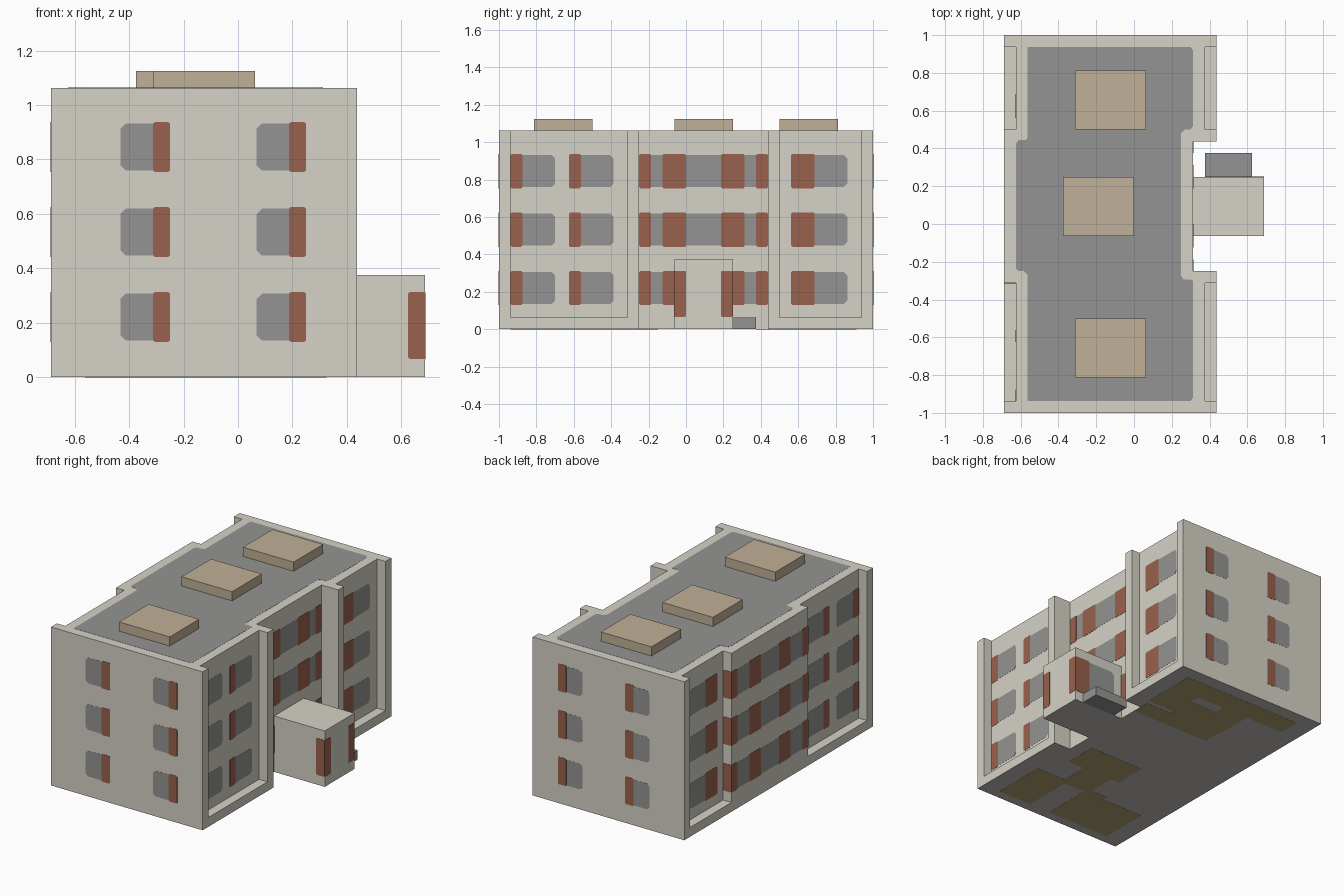
import bpy, bmesh
from mathutils import Vector

U = 1 / 16  # building module: every part sits on this grid

cube = bpy.data.objects.get("Cube")
if cube:
    bpy.data.objects.remove(cube, do_unlink=True)


def material(name, rgb):
    linear = [((c / 255 + 0.055) / 1.055) ** 2.4 for c in rgb] + [1]
    m = bpy.data.materials.new(name)
    m.use_nodes = True
    m.diffuse_color = linear
    bsdf = next(n for n in m.node_tree.nodes if n.type == "BSDF_PRINCIPLED")
    bsdf.inputs["Base Color"].default_value = linear
    return m


WALL = material("pale plaster", (214, 210, 199))
GREY = material("slate grey", (148, 148, 147))
RED = material("brick red", (152, 97, 76))
TAN = material("tan roof box", (192, 176, 151))
BASE = material("grey foundation", (192, 190, 187))
OLIVE = material("olive ground patch", (176, 164, 113))


def prism(bm, loop, offset):
    """Extrude a closed loop of points along an offset vector."""
    near = [bm.verts.new(p) for p in loop]
    far = [bm.verts.new(Vector(p) + Vector(offset)) for p in loop]
    bm.faces.new(near)
    bm.faces.new(far)
    for i in range(len(loop)):
        j = (i + 1) % len(loop)
        bm.faces.new((near[i], near[j], far[j], far[i]))


def box(bm, x0, x1, y0, y1, z0, z1):
    loop = [(x * U, y * U, z0 * U) for x, y in ((x0, y0), (x1, y0), (x1, y1), (x0, y1))]
    prism(bm, loop, (0, 0, (z1 - z0) * U))


def finish(bm, name, mat, underside=None):
    bmesh.ops.recalc_face_normals(bm, faces=bm.faces[:])
    if underside:
        for f in bm.faces:
            f.material_index = 1 if f.normal.z < -0.5 else 0
    mesh = bpy.data.meshes.new(name)
    bm.to_mesh(mesh)
    bm.free()
    mesh.materials.append(mat)
    if underside:
        mesh.materials.append(underside)
    obj = bpy.data.objects.new(name, mesh)
    bpy.context.collection.objects.link(obj)


# Main block: one footprint with wing recesses and an entrance notch
right_edge = [(7, -16), (7, -15), (6, -15), (6, -5), (7, -5), (7, -4), (5, -4), (5, 7),
              (7, 7), (7, 8), (6, 8), (6, 15), (7, 15), (7, 16)]
left_edge = [(-11, 16), (-11, 15), (-10, 15), (-10, 8), (-11, 8),
             (-11, -5), (-10, -5), (-10, -15), (-11, -15), (-11, -16)]
bm = bmesh.new()
prism(bm, [(x * U, y * U, 0) for x, y in right_edge + left_edge], (0, 0, 17 * U))
finish(bm, "main_block", WALL, BASE)

# Low ledges along the foot of each wing recess
bm = bmesh.new()
for x in (6, -11):
    for y0, y1 in ((-15, -5), (8, 15)):
        box(bm, x, x + 1, y0, y1, 0, 1)
finish(bm, "recess_ledges", WALL, BASE)

# Entrance porch and step
bm = bmesh.new()
box(bm, 5, 11, -1, 4, 0, 6)
finish(bm, "entrance_porch", WALL, BASE)
bm = bmesh.new()
box(bm, 6, 10, 4, 6, 0, 1)
finish(bm, "entrance_step", GREY)

# Roof covering with small chamfered jogs
right_roof = [(4.8, -15), (5, -14.7), (5, -4.8), (4.8, -4.7), (4.2, -4.7), (4, -4.4),
              (4, 7.7), (4.3, 8), (4.8, 8), (5, 8.3), (5, 14.7), (4.8, 15)]
left_roof = [(-9, 15), (-9, 7.3), (-9.2, 7.1), (-9.8, 7.1), (-10, 6.8),
             (-10, -3.8), (-9.8, -4), (-9.3, -4), (-9, -4.3), (-9, -15)]
bm = bmesh.new()
prism(bm, [(x * U, y * U, 17 * U) for x, y in right_roof + left_roof], (0, 0, 0.001))
finish(bm, "roof_covering", GREY)

# Roof boxes
for name, x, y in (("front", -5, -13), ("middle", -6, -1), ("back", -5, 8)):
    bm = bmesh.new()
    box(bm, x, x + 6, y, y + 5, 17, 18)
    finish(bm, name + "_roof_box", TAN)

panes, shutters = bmesh.new(), bmesh.new()
ROWS = ((2, 5), (7, 10), (12, 15))


def plate(bm, axis, sign, at, u0, u1, z0, z1, cut, depth):
    """Thin wall plate with clipped corners, lying on the plane axis = at."""
    outline = [(u0 + cut, z0), (u1 - cut, z0), (u1, z0 + cut), (u1, z1 - cut),
               (u1 - cut, z1), (u0 + cut, z1), (u0, z1 - cut), (u0, z0 + cut)]
    if axis == "x":
        prism(bm, [(at * U, u * U, z * U) for u, z in outline], (sign * depth, 0, 0))
    else:
        prism(bm, [(u * U, at * U, z * U) for u, z in outline], (0, sign * depth, 0))


def pane(axis, sign, at, u0, u1, z0, z1):
    plate(panes, axis, sign, at, u0, u1, z0 + 0.15, z1 - 0.1, 0.3, 0.0008)


def shutter(axis, sign, at, u0, u1, z0, z1):
    plate(shutters, axis, sign, at, u0, u1, z0 + 0.05, z1, 0.1, 0.0016)


for row in ROWS:
    # Gable ends
    for sign in (-1, 1):
        for u in (-7, 1):
            pane("y", sign, 16 * sign, u + 0.1, u + 2.8, *row)
            shutter("y", sign, 16 * sign, u + 2, u + 3, *row)
    # Wing recesses on both long sides
    for sign, at in ((1, 6), (-1, -10)):
        for r0, r1, g1 in ((-15, -14, -11.2), (-10, -9, -6.2), (9, 11, 13.8)):
            pane("x", sign, at, r0 + 0.2, g1, *row)
            shutter("x", sign, at, r0, r1, *row)
    # Centre window bands
    pane("x", 1, 5, -3.9, 6.9, *row)
    for u0, u1 in ((-4, -3), (-2, 0), (3, 5), (6, 7)):
        shutter("x", 1, 5, u0, u1, *row)
    pane("x", -1, -11, -4.9, 7.9, *row)
    for u0, u1 in ((-5, -4), (-2, 0), (3, 5), (7, 8)):
        shutter("x", -1, -11, u0, u1, *row)
    # Shutters wrapping the corners of the projecting centre
    shutter("y", 1, 8, -11, -10, *row)
    shutter("y", -1, -5, -11, -10, *row)

# Porch corner posts and door
shutter("y", -1, -1, 10, 11, 1, 5)
shutter("x", 1, 11, -1, 0, 1, 5)
shutter("x", 1, 11, 3, 4, 1, 5)
pane("y", 1, 4, 6, 10, 1, 5)
shutter("y", 1, 4, 9.2, 11, 1, 5)

finish(panes, "window_panes", GREY)
finish(shutters, "window_shutters", RED)

# Irregular patches on the underside
bm = bmesh.new()
for x0, x1, y0, y1 in ((1.8, 5.2, 8.5, 14.6), (-9, 1.8, 12.2, 14.6), (-4.5, -1.5, 8, 12.2),
                       (-4.3, 5, 6, 8), (-1.5, 1.8, 8, 11), (-3, 3.5, -6, -2.4),
                       (-2, 1.5, -9, -6), (1, 5, -15, -9.6), (-9, -1.5, -15, -9.6),
                       (-4, 5, -9.6, -9)):
    box(bm, x0, x1, y0, y1, -0.015, 0)
finish(bm, "underside_patches", OLIVE)
